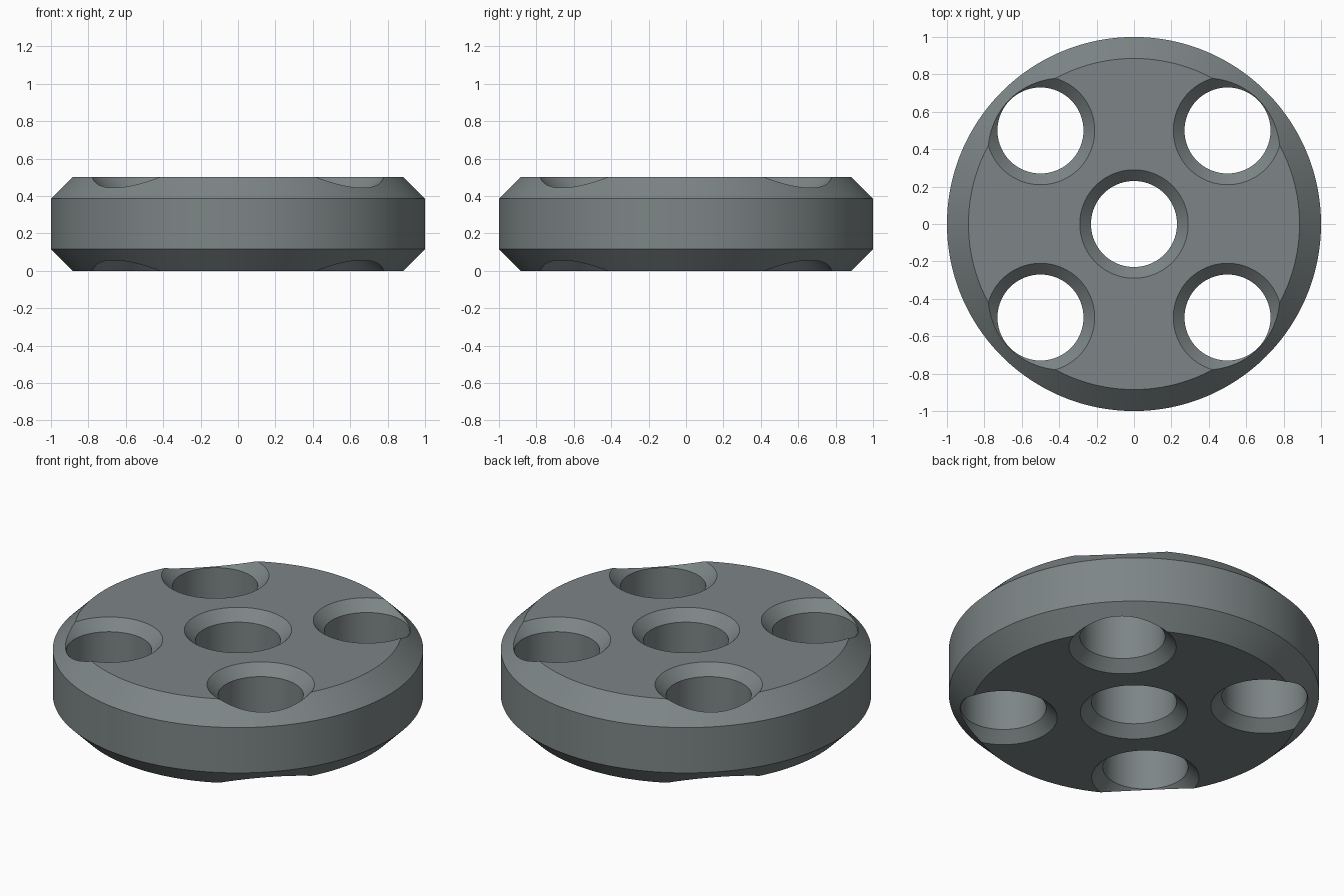
import bpy, bmesh, math

if "Cube" in bpy.data.objects:
    bpy.data.objects.remove(bpy.data.objects["Cube"])

H = 0.5          # disc thickness
RIM = 0.115      # outer chamfer
HOLE = 0.23      # hole radius
SINK = 0.06      # countersink depth

grey = bpy.data.materials.new("slate grey")
grey.diffuse_color = (0.205, 0.235, 0.238, 1)
grey.use_nodes = True
grey.node_tree.nodes["Principled BSDF"].inputs["Base Color"].default_value = grey.diffuse_color


def lathe(name, profile, segments, location=(0, 0, 0)):
    """Closed solid of revolution from (radius, z) rings, bottom to top."""
    bm = bmesh.new()
    rings = [[bm.verts.new((r * math.cos(2 * math.pi * i / segments),
                            r * math.sin(2 * math.pi * i / segments), z))
              for i in range(segments)] for r, z in profile]
    for a, b in zip(rings, rings[1:]):
        for i in range(segments):
            j = (i + 1) % segments
            bm.faces.new((a[i], a[j], b[j], b[i]))
    bm.faces.new(rings[0][::-1])
    bm.faces.new(rings[-1])
    mesh = bpy.data.meshes.new(name)
    bm.to_mesh(mesh)
    bm.free()
    mesh.materials.append(grey)
    obj = bpy.data.objects.new(name, mesh)
    obj.location = location
    bpy.context.collection.objects.link(obj)
    return obj


# Chamfered disc
disc = lathe("disc", [(1 - RIM, 0), (1, RIM), (1, H - RIM), (1 - RIM, H)], 192)

# Countersunk holes: one in the centre, four around it
over = 0.1
hole_profile = [(HOLE + SINK + over, -over), (HOLE, SINK),
                (HOLE, H - SINK), (HOLE + SINK + over, H + over)]
centres = [(0, 0)] + [(x, y) for x in (-0.5, 0.5) for y in (-0.5, 0.5)]
cutters = []
for x, y in centres:
    cutter = lathe("hole_cutter", hole_profile, 96, (x, y, 0))
    cutter.hide_render = True
    cutters.append(cutter)
    mod = disc.modifiers.new("hole", 'BOOLEAN')
    mod.operation = 'DIFFERENCE'
    mod.solver = 'EXACT'
    mod.object = cutter

# Apply the cuts, then remove the cutters
bpy.context.view_layer.objects.active = disc
disc.select_set(True)
for mod in list(disc.modifiers):
    bpy.ops.object.modifier_apply(modifier=mod.name)
for cutter in cutters:
    bpy.data.objects.remove(cutter)

# Smooth walls with crisp chamfer edges
bpy.ops.object.shade_smooth_by_angle(angle=math.radians(25))
